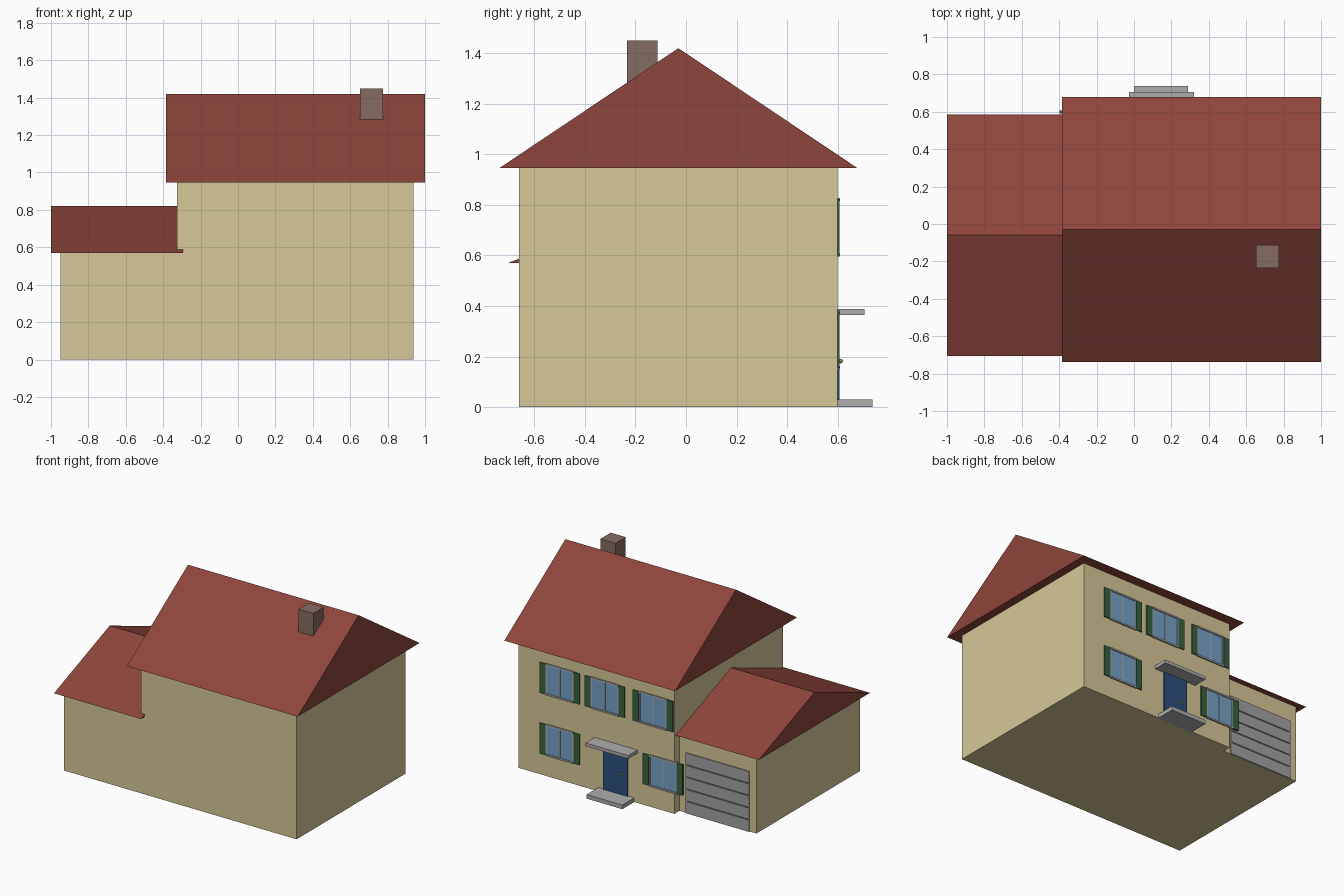
import bpy, bmesh

if "Cube" in bpy.data.objects:
    bpy.data.objects.remove(bpy.data.objects["Cube"])


def material(name, color):
    m = bpy.data.materials.new(name)
    m.diffuse_color = (*color, 1)
    m.use_nodes = True
    m.node_tree.nodes["Principled BSDF"].inputs["Base Color"].default_value = m.diffuse_color
    return m


CREAM = material("cream_wall", (0.68, 0.58, 0.32))
TILE = material("red_tile", (0.27, 0.06, 0.045))
BRICK = material("brown_brick", (0.24, 0.15, 0.12))
GREEN = material("green_shutter", (0.04, 0.12, 0.05))
GLASS = material("blue_glass", (0.18, 0.36, 0.58))
BLUE = material("blue_door", (0.025, 0.08, 0.2))
BRASS = material("brass", (0.55, 0.4, 0.12))
TRIM = material("grey_trim", (0.42, 0.42, 0.42))
PANEL = material("garage_panel", (0.36, 0.36, 0.36))
DARK = material("dark_grey", (0.16, 0.16, 0.16))


def finish(name, bm, mat):
    bmesh.ops.recalc_face_normals(bm, faces=bm.faces)
    me = bpy.data.meshes.new(name)
    bm.to_mesh(me)
    bm.free()
    me.materials.append(mat)
    ob = bpy.data.objects.new(name, me)
    bpy.context.collection.objects.link(ob)
    return ob


def box(name, x, y, z, mat):
    """Box from (min, max) pairs."""
    bm = bmesh.new()
    bmesh.ops.create_cube(bm, size=1)
    for v in bm.verts:
        v.co = [a + (b - a) * (c + 0.5) for (a, b), c in zip((x, y, z), v.co)]
    return finish(name, bm, mat)


def gable(name, x, y, z, mat):
    """Solid triangular roof with its ridge along x."""
    bm = bmesh.new()
    tri = [(y[0], z[0]), (y[1], z[0]), ((y[0] + y[1]) / 2, z[1])]
    face = bm.faces.new([bm.verts.new((x[0], *p)) for p in tri])
    ext = bmesh.ops.extrude_face_region(bm, geom=[face], use_keep_orig=True)
    verts = [g for g in ext["geom"] if isinstance(g, bmesh.types.BMVert)]
    bmesh.ops.translate(bm, verts=verts, vec=(x[1] - x[0], 0, 0))
    return finish(name, bm, mat)


WALL = 0.6      # rear facade plane
GWALL = 0.54    # garage facade plane

# Two storey house and lower garage wing
box("house_walls", (-0.325, 0.938), (-0.66, WALL), (0, 0.946), CREAM)
box("garage_walls", (-0.95, -0.325), (-0.66, GWALL), (0, 0.572), CREAM)
gable("house_roof", (-0.385, 1.0), (-0.738, 0.678), (0.946, 1.42), TILE)
gable("garage_roof", (-1.0, -0.295), (-0.705, 0.585), (0.57, 0.82), TILE)
box("chimney", (0.653, 0.775), (-0.234, -0.113), (1.2, 1.45), BRICK)


def window(name, cx, z0):
    """Glazed window with mullion, frame and a pair of shutters."""
    z1, w = z0 + 0.224, 0.11
    box(name + "_glass", (cx - w, cx + w), (WALL - 0.01, WALL + 0.003), (z0, z1), GLASS)
    for s in (-1, 1):
        a, b = sorted((cx + s * 0.113, cx + s * 0.162))
        box(name + "_shutter", (a, b), (WALL - 0.01, WALL + 0.008), (z0, z1), GREEN)
        a, b = sorted((cx + s * 0.103, cx + s * 0.113))
        box(name + "_jamb", (a, b), (WALL - 0.01, WALL + 0.006), (z0, z1), TRIM)
    box(name + "_mullion", (cx - 0.004, cx + 0.004), (WALL - 0.01, WALL + 0.006), (z0, z1), TRIM)
    for tag, z in (("sill", z0 - 0.004), ("lintel", z1 - 0.008)):
        box(f"{name}_{tag}", (cx - 0.113, cx + 0.113), (WALL - 0.01, WALL + 0.01), (z, z + 0.012), TRIM)


for i, cx in enumerate((0.602, 0.236, -0.155)):
    window(f"upper_window_{i}", cx, 0.6)
for i, cx in enumerate((0.602, -0.236)):
    window(f"lower_window_{i}", cx, 0.155)

# Entrance
box("door", (0.05, 0.246), (WALL - 0.01, WALL + 0.008), (0.03, 0.38), BLUE)
box("door_canopy", (-0.026, 0.322), (WALL - 0.01, 0.706), (0.364, 0.388), TRIM)
box("door_step", (0.0, 0.29), (WALL - 0.01, 0.738), (0, 0.03), TRIM)
bm = bmesh.new()
bmesh.ops.create_icosphere(bm, subdivisions=2, radius=0.009)
knob = finish("door_knob", bm, BRASS)
knob.location = (0.09, WALL + 0.012, 0.182)

# Sectional garage door with dark seams
box("garage_door", (-0.895, -0.38), (GWALL - 0.01, GWALL + 0.008), (0, 0.442), PANEL)
for i in range(1, 5):
    z = 0.442 * i / 5
    box("garage_door_seam", (-0.885, -0.39), (GWALL, GWALL + 0.012), (z - 0.005, z + 0.005), DARK)
